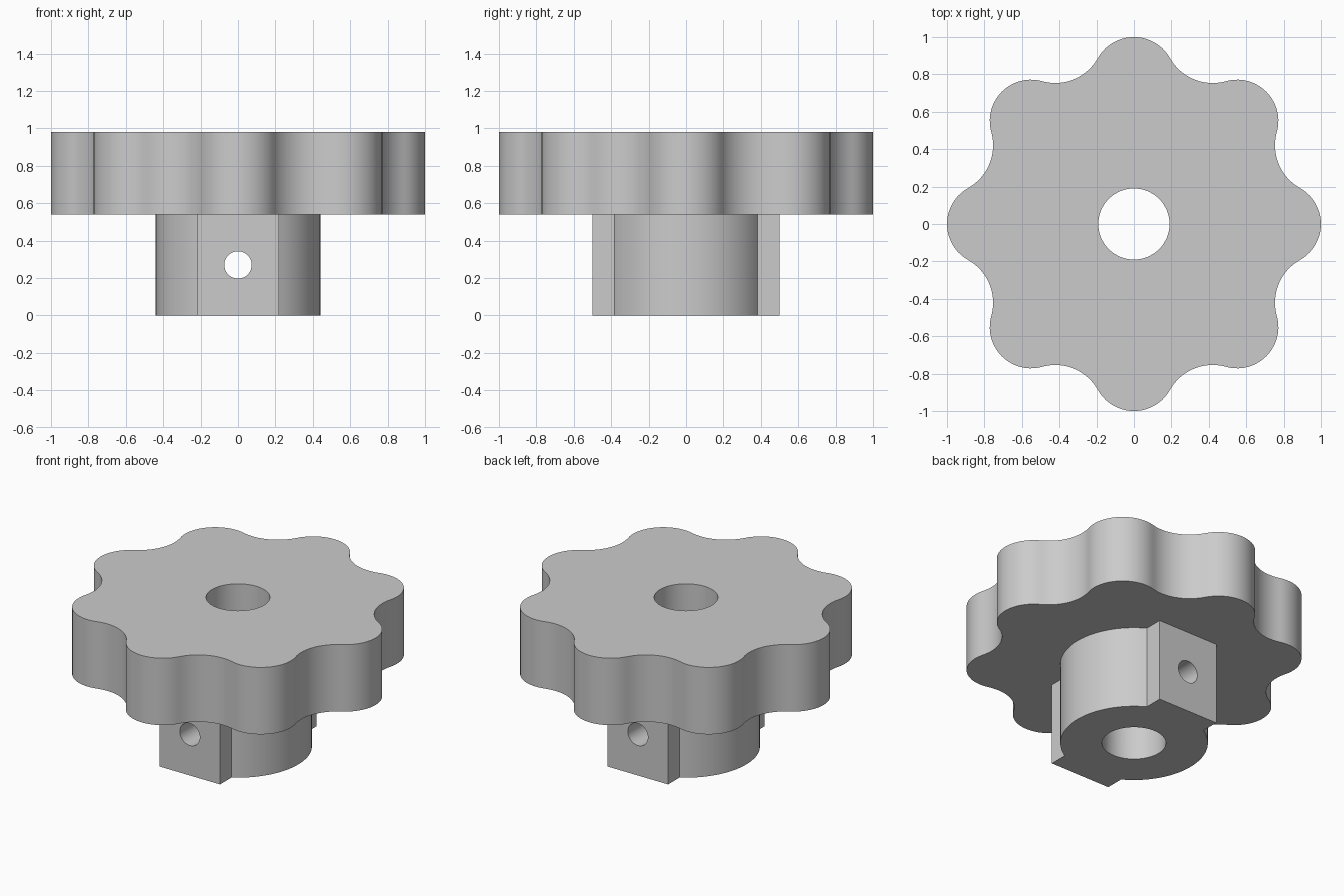
import bpy, bmesh
from math import pi, sin, cos, atan2, hypot, asin
from mathutils import Matrix

cube = bpy.data.objects.get("Cube")
if cube:
    bpy.data.objects.remove(cube, do_unlink=True)

LOBES = 8
LOBE_R, LOBE_DIST = 0.22, 0.78
HOLLOW_DIST = 1.10
HUB_R, BOSS_X, BOSS_Y = 0.44, 0.22, 0.50
HEAD_Z, TOP_Z = 0.54, 0.98

grey = bpy.data.materials.new("plain grey")
grey.use_nodes = True
colour = (0.6, 0.6, 0.6, 1)
grey.diffuse_color = colour
grey.node_tree.nodes["Principled BSDF"].inputs["Base Color"].default_value = colour


def arc(cx, cy, r, a0, a1, n):
    return [(cx + r * cos(a0 + (a1 - a0) * i / n),
             cy + r * sin(a0 + (a1 - a0) * i / n)) for i in range(n + 1)]


def new_object(name, bm):
    bmesh.ops.recalc_face_normals(bm, faces=bm.faces)
    mesh = bpy.data.meshes.new(name)
    bm.to_mesh(mesh)
    bm.free()
    mesh.materials.append(grey)
    obj = bpy.data.objects.new(name, mesh)
    bpy.context.collection.objects.link(obj)
    return obj


def prism(name, outline, z0, z1):
    bm = bmesh.new()
    face = bm.faces.new([bm.verts.new((x, y, z0)) for x, y in outline])
    ext = bmesh.ops.extrude_face_region(bm, geom=[face])
    verts = [g for g in ext["geom"] if isinstance(g, bmesh.types.BMVert)]
    bmesh.ops.translate(bm, verts=verts, vec=(0, 0, z1 - z0))
    return new_object(name, bm)


def rod(name, r, length, matrix):
    bm = bmesh.new()
    bmesh.ops.create_cone(bm, cap_ends=True, segments=64, radius1=r,
                          radius2=r, depth=length, matrix=matrix)
    return new_object(name, bm)


def combine(target, tool, operation):
    tool.hide_render = True
    mod = target.modifiers.new(operation, 'BOOLEAN')
    mod.operation = operation
    mod.solver = 'EXACT'
    mod.object = tool
    bpy.context.view_layer.objects.active = target
    bpy.ops.object.modifier_apply(modifier=mod.name)
    bpy.data.objects.remove(tool, do_unlink=True)


# Scalloped grip outline: convex lobes tangent to concave hollows
half = pi / LOBES
hx, hy = HOLLOW_DIST * cos(half), HOLLOW_DIST * sin(half)
hollow_r = hypot(hx - LOBE_DIST, hy) - LOBE_R
tangent = atan2(hy, hx - LOBE_DIST)
sweep = tangent - half
grip = []
for k in range(LOBES):
    a = 2 * half * k
    grip += arc(LOBE_DIST * cos(a), LOBE_DIST * sin(a), LOBE_R,
                a - tangent, a + tangent, 20)[:-1]
    b = a + half
    grip += arc(HOLLOW_DIST * cos(b), HOLLOW_DIST * sin(b), hollow_r,
                b + pi + sweep, b + pi - sweep, 16)[:-1]
knob = prism("knob", grip, HEAD_Z, TOP_Z)

# Round hub with a flat boss front and back
a = asin(BOSS_X / HUB_R)
side = arc(0, 0, HUB_R, a - pi / 2, pi / 2 - a, 32)
right = [(BOSS_X, -BOSS_Y)] + side + [(BOSS_X, BOSS_Y)]
hub = prism("hub", right + [(-x, -y) for x, y in right], 0, 0.75)
combine(knob, hub, 'UNION')

# Shaft bore and set screw hole
combine(knob, rod("bore_cutter", 0.19, 3, Matrix()), 'DIFFERENCE')
across = Matrix.Translation((0, 0, 0.27)) @ Matrix.Rotation(pi / 2, 4, 'X')
combine(knob, rod("screw_hole_cutter", 0.073, 2, across), 'DIFFERENCE')

# Smooth walls, crisp edges
bpy.ops.object.select_all(action='DESELECT')
knob.select_set(True)
bpy.context.view_layer.objects.active = knob
bpy.ops.object.shade_smooth_by_angle(angle=pi / 6)
